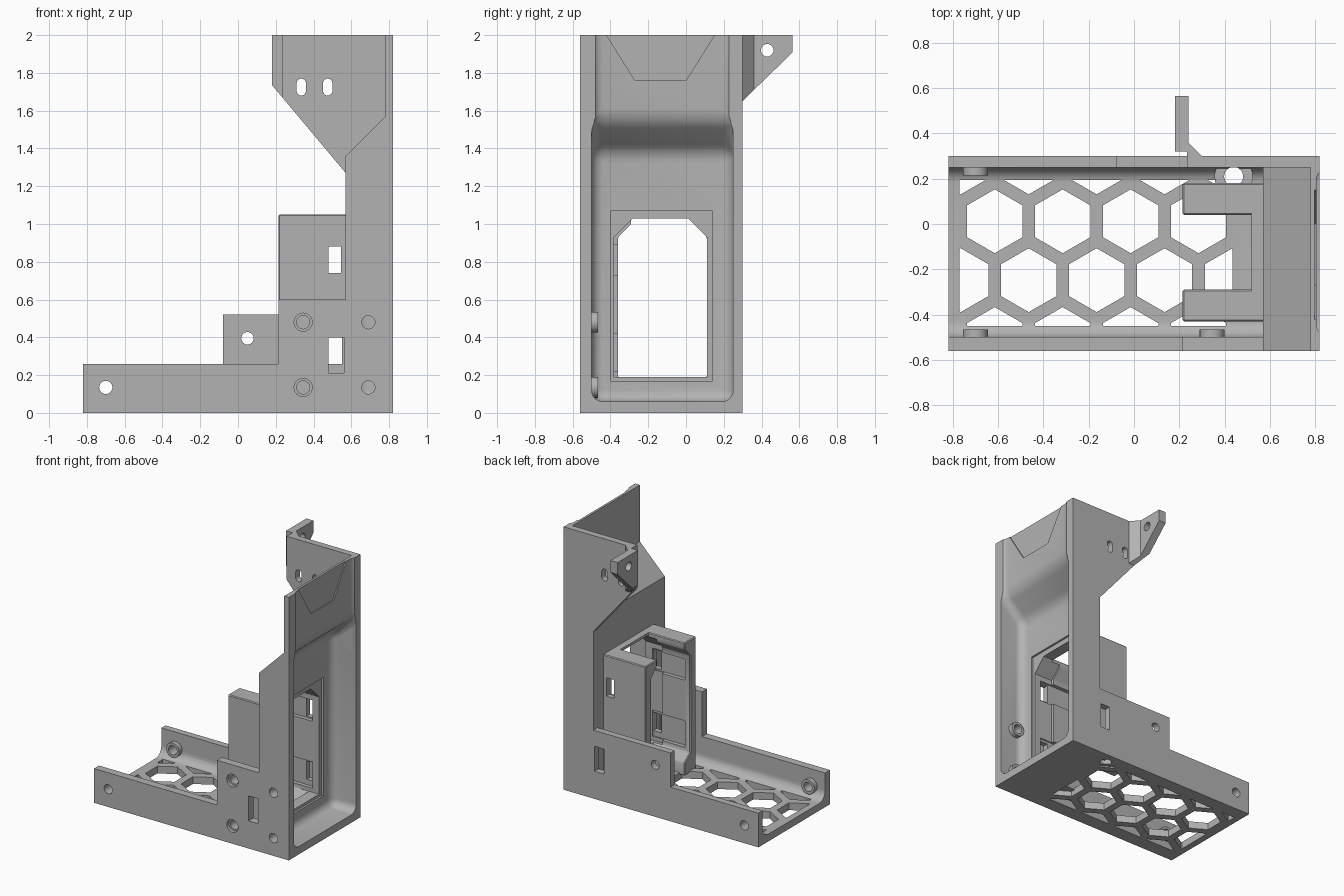
import bpy, bmesh, math

cube = bpy.data.objects.get("Cube")
if cube:
    bpy.data.objects.remove(cube, do_unlink=True)

grey = bpy.data.materials.new("plain grey")
grey.use_nodes = True
grey.diffuse_color = (0.45, 0.45, 0.45, 1)
grey.node_tree.nodes["Principled BSDF"].inputs["Base Color"].default_value = grey.diffuse_color

AXES = {"x": lambda u, v, w: (w, u, v),
        "y": lambda u, v, w: (u, w, v),
        "z": lambda u, v, w: (u, v, w)}


def prisms(name, outlines, axis, a, b):
    """Extrude one or more 2D outlines along an axis from a to b."""
    bm = bmesh.new()
    for pts in outlines:
        lo = [bm.verts.new(AXES[axis](u, v, a)) for u, v in pts]
        hi = [bm.verts.new(AXES[axis](u, v, b)) for u, v in pts]
        bm.faces.new(lo)
        bm.faces.new(hi)
        for i in range(len(pts)):
            j = (i + 1) % len(pts)
            bm.faces.new((lo[i], lo[j], hi[j], hi[i]))
    bmesh.ops.recalc_face_normals(bm, faces=bm.faces[:])
    mesh = bpy.data.meshes.new(name)
    bm.to_mesh(mesh)
    bm.free()
    mesh.materials.append(grey)
    ob = bpy.data.objects.new(name, mesh)
    bpy.context.collection.objects.link(ob)
    return ob


def bake(ob):
    """Replace the mesh with its modified result."""
    bpy.context.view_layer.update()
    dg = bpy.context.evaluated_depsgraph_get()
    mesh = bpy.data.meshes.new_from_object(ob.evaluated_get(dg))
    ob.modifiers.clear()
    ob.data = mesh


def boolean(ob, cutter, op="DIFFERENCE"):
    mod = ob.modifiers.new("cut", "BOOLEAN")
    mod.operation, mod.object, mod.solver = op, cutter, "EXACT"
    bake(ob)


def bevel(ob, width, segments):
    mod = ob.modifiers.new("bevel", "BEVEL")
    mod.width, mod.segments = width, segments
    mod.limit_method, mod.angle_limit = "ANGLE", math.radians(30)
    bake(ob)


def rect(u0, u1, v0, v1):
    return [(u0, v0), (u1, v0), (u1, v1), (u0, v1)]


def arc(cu, cv, r, start, end, n):
    angles = [math.radians(start + (end - start) * i / n) for i in range(n + 1)]
    return [(cu + r * math.cos(t), cv + r * math.sin(t)) for t in angles]


def disc(cu, cv, r):
    return arc(cu, cv, r, 0, 345, 23)


def mirror_y(pts):
    return [(-0.25 - y, z) for y, z in pts]


# Tall end: a bent sheet with flanges, hollowed from outside
end_wall = prisms("end_wall", [[(0.57, 0), (0.82, 0), (0.82, 2), (0.78, 2),
                                (0.78, 1.57), (0.57, 1.36)]], "y", -0.56, 0.30)
recess = prisms("recess_cutter", [[(0.62, 0.06), (1, 0.06), (1, 2.2), (0.805, 2.2),
                                   (0.805, 1.55), (0.62, 1.38)]], "y", -0.50, 0.25)
bevel(recess, 0.06, 5)
hexagon_inset = prisms("inset_cutter", [[(-0.44, 2.03), (-0.27, 1.76), (0, 1.76), (0.17, 2.03)]],
                       "x", 0.797, 0.9)
frame = prisms("frame_cutter", [rect(-0.40, 0.14, 0.17, 1.07)], "x", 0.605, 0.7)
window = prisms("window_cutter", [[(-0.38, 0.19), (0.11, 0.19), (0.11, 0.93), (0.01, 1.03),
                                   (-0.28, 1.03), (-0.38, 0.93)]], "x", 0.45, 0.75)

# Stepped front and back walls
front_wall = prisms("front_wall", [[(-0.82, 0), (0.57, 0), (0.57, 0.6), (0.215, 0.6),
                                    (0.215, 0.26), (-0.82, 0.26)]], "y", -0.56, -0.50)
back_wall = prisms("back_wall", [[(-0.82, 0), (0.57, 0), (0.57, 0.52), (-0.08, 0.52),
                                  (-0.08, 0.26), (-0.82, 0.26)]], "y", 0.25, 0.30)
upper_back_wall = prisms("upper_back_wall", [[(0.57, 1.27), (0.79, 1.27), (0.79, 2),
                                              (0.235, 2), (0.235, 1.67)]], "y", 0.25, 0.30)

# Floor with rounded inner corners
floor = prisms("floor", [[(-0.50, 0), (0.25, 0)] + arc(0.18, 0.125, 0.07, 0, -90, 6)
                         + arc(-0.43, 0.125, 0.07, 270, 180, 6)], "x", -0.82, 0.57)

# Honeycomb openings, trimmed to a rectangle
cells = []
for row in range(-2, 2):
    for col in range(-3, 4):
        cx = -0.015 + 0.3 * col + (0.15 if row % 2 else 0)
        cells.append(arc(cx, 0.012 + 0.26 * row, 0.141, 30, 330, 5))
honeycomb = prisms("honeycomb_cutter", cells, "z", -0.1, 0.3)
trim = prisms("trim_cutter", [rect(-0.77, 0.435, -0.45, 0.195)], "z", -0.2, 0.4)
boolean(honeycomb, trim, "INTERSECT")
boolean(floor, honeycomb)

# Inner cage: two lipped arms and a plate around the window
arm = [(0.18, 0.04), (0.18, 1.05), (0.04, 1.05), (0.04, 1.0), (0.11, 0.93),
       (0.11, 0.19), (0.04, 0.14), (0.04, 0.04)]
cage_left = prisms("cage_back_arm", [arm], "x", 0.215, 0.60)
cage_right = prisms("cage_front_arm", [mirror_y(arm)], "x", 0.215, 0.60)
cage_plate = prisms("cage_plate", [rect(-0.36, 0.11, 0.04, 1.05)], "x", 0.52, 0.60)
pocket = [rect(0.26, 0.55, 0.22, 0.42), rect(0.26, 0.55, 0.73, 0.89)]
pockets = prisms("pocket_cutter", pocket, "y", -0.39, 0.14)
cage_slots = prisms("cage_slot_cutter", [rect(0.48, 0.55, 0.26, 0.40),
                                         rect(0.48, 0.545, 0.74, 0.88)], "y", -0.6, 0.22)
for part in (cage_left, cage_right):
    bevel(part, 0.006, 1)
    boolean(part, pockets)
    boolean(part, cage_slots)
    boolean(part, window)
boolean(cage_plate, window)

# Rear mounting tab with a chamfered root
tab = prisms("mounting_tab", [[(0.18, 0.32), (0.18, 0.565), (0.24, 0.565), (0.24, 0.36),
                               (0.30, 0.30), (0.30, 0.27), (0.235, 0.27), (0.235, 0.32)]],
             "z", 1.5, 2)
under_tab = prisms("tab_cutter", [[(0.2, 1.555), (0.7, 2.04), (0.7, 1.2), (0.2, 1.2)]],
                   "x", 0, 0.5)
tab_end = prisms("tab_end_cutter", [[(0.1, 1.83), (0.4, 1.475), (0.1, 1.3)]], "y", 0.2, 0.7)
tab_hole = prisms("tab_hole_cutter", [disc(0.43, 1.92, 0.033)], "x", 0, 0.5)
for cutter in (under_tab, tab_end, tab_hole):
    boolean(tab, cutter)

# Screw bosses on the inner faces
screws = [(-0.70, 0.135), (0.345, 0.135), (0.345, 0.48), (0.69, 0.135), (0.69, 0.48)]
front_bosses = prisms("front_bosses", [disc(x, z, 0.055) for x, z in screws], "y", -0.52, -0.465)
back_boss = prisms("back_boss", [disc(-0.70, 0.135, 0.055)], "y", 0.215, 0.27)
floor_boss = prisms("floor_boss", [disc(0.44, 0.21, 0.085)], "z", 0.01, 0.10)

# Holes and slots through the shell
front_holes = prisms("front_hole_cutter", [disc(x, z, 0.035) for x, z in screws], "y", -0.7, -0.4)
sinks = prisms("sink_cutter", [disc(x, z, 0.048) for x, z in screws[1:3]], "y", -0.7, -0.535)
back_holes = prisms("back_hole_cutter", [disc(-0.70, 0.135, 0.035), disc(0.05, 0.395, 0.033)],
                    "y", 0.15, 0.4)
floor_hole = prisms("floor_hole_cutter", [disc(0.44, 0.21, 0.042)], "z", -0.1, 0.2)
shell_slot = prisms("shell_slot_cutter", [rect(0.48, 0.56, 0.21, 0.40)], "y", -0.7, 0.4)
tie_slots = prisms("tie_slot_cutter",
                   [arc(x, 1.745, 0.025, 0, 180, 8) + arc(x, 1.705, 0.025, 180, 360, 8)
                    for x in (0.335, 0.475)], "y", 0.2, 0.4)

cuts = [(end_wall, (recess, hexagon_inset, frame, window, front_holes)),
        (front_wall, (front_holes, sinks, shell_slot)),
        (back_wall, (back_holes, shell_slot)),
        (upper_back_wall, (tie_slots,)),
        (floor, (front_holes, back_holes, floor_hole)),
        (front_bosses, (front_holes,)),
        (back_boss, (back_holes,)),
        (floor_boss, (floor_hole,))]
for part, cutters in cuts:
    for cutter in cutters:
        boolean(part, cutter)

# Remove cutters and smooth the rounded faces
for ob in list(bpy.context.collection.objects):
    if ob.name.endswith("_cutter"):
        bpy.data.objects.remove(ob, do_unlink=True)
parts = [end_wall, front_wall, back_wall, upper_back_wall, floor, cage_left, cage_right,
         cage_plate, tab, front_bosses, back_boss, floor_boss]
bpy.ops.object.select_all(action="DESELECT")
for part in parts:
    part.select_set(True)
bpy.context.view_layer.objects.active = end_wall
bpy.ops.object.shade_smooth_by_angle(angle=math.radians(30))
